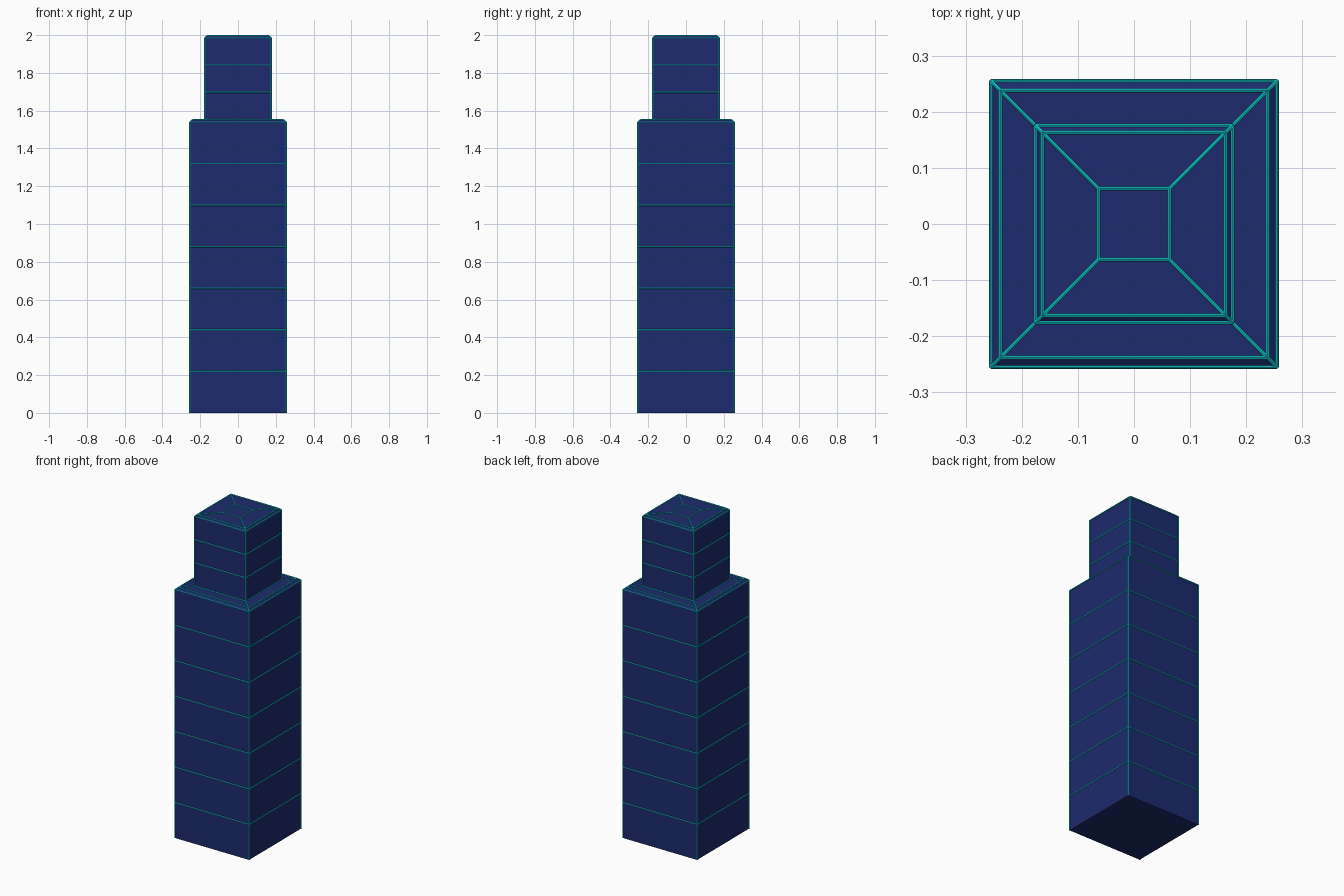
import bpy, bmesh
from mathutils import Matrix, Vector

if "Cube" in bpy.data.objects:
    bpy.data.objects.remove(bpy.data.objects["Cube"])

TUBE = 0.0036


def material(name, color):
    m = bpy.data.materials.new(name)
    m.diffuse_color = color
    m.use_nodes = True
    m.node_tree.nodes["Principled BSDF"].inputs["Base Color"].default_value = m.diffuse_color
    return m


navy = material("navy_panel", (0.012, 0.024, 0.155, 1))
cyan = material("cyan_trim", (0.005, 0.60, 0.65, 1))


def finish(name, bm, mat):
    bmesh.ops.recalc_face_normals(bm, faces=bm.faces)
    me = bpy.data.meshes.new(name)
    bm.to_mesh(me)
    bm.free()
    me.materials.append(mat)
    bpy.context.collection.objects.link(bpy.data.objects.new(name, me))


def square(h, z):
    return [Vector((x * h, y * h, z)) for x, y in ((-1, -1), (1, -1), (1, 1), (-1, 1))]


# Square rings (half width, height) running up the tower and in over the roof
top = 2.0 - TUBE
rings = [(0.2545, 0.22 * i) for i in range(8)]
rings += [(0.238, 1.553), (0.1755, 1.553)]
rings += [(0.1755, z) for z in (1.698, 1.842, 1.985)]
rings += [(0.163, top), (0.063, top)]
loops = [square(h, z) for h, z in rings]

# Tower shell
bm = bmesh.new()
verts = [[bm.verts.new(p) for p in loop] for loop in loops]
for a, b in zip(verts, verts[1:]):
    for i in range(4):
        j = (i + 1) % 4
        bm.faces.new((a[i], a[j], b[j], b[i]))
bm.faces.new(verts[0][::-1])
bm.faces.new(verts[-1])
finish("tower_body", bm, navy)

# Glowing trim: a thin rod along every panel edge
bm = bmesh.new()


def rod(p, q):
    d = q - p
    rot = d.to_track_quat('Z', 'Y').to_matrix().to_4x4()
    bmesh.ops.create_cone(bm, cap_ends=True, segments=8, radius1=TUBE, radius2=TUBE,
                          depth=d.length, matrix=Matrix.Translation((p + q) / 2) @ rot)


for k, loop in enumerate(loops):
    for i in range(4):
        if k > 0:
            rod(loop[i], loop[(i + 1) % 4])
            rod(loops[k - 1][i], loop[i])
finish("edge_trim", bm, cyan)
